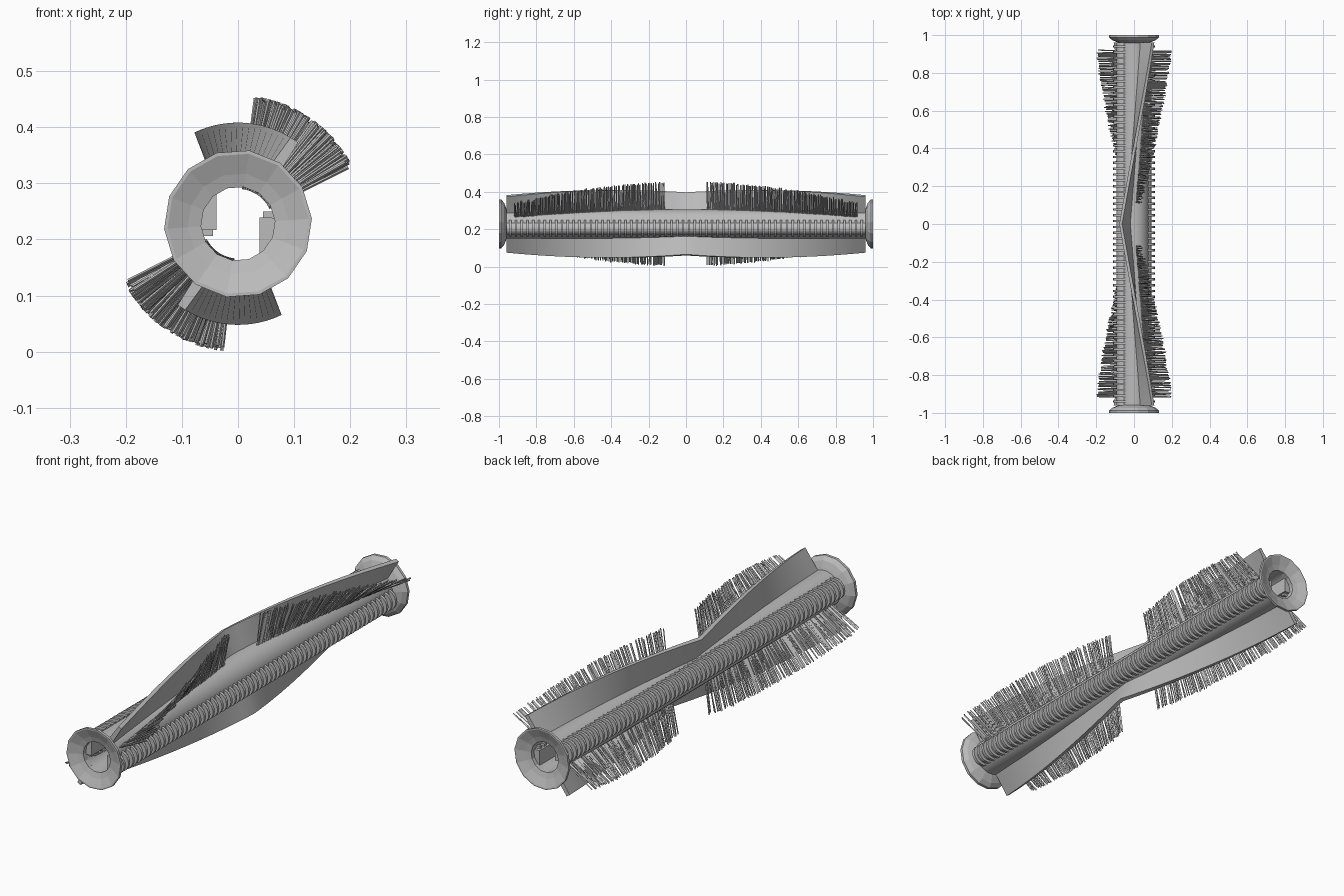
import bpy, bmesh, math, random
from mathutils import Matrix, Vector

random.seed(4)
AXIS_Z = 0.228
HALF = 0.96

if "Cube" in bpy.data.objects:
    bpy.data.objects.remove(bpy.data.objects["Cube"], do_unlink=True)


def material(name, value):
    m = bpy.data.materials.new(name)
    m.use_nodes = True
    m.diffuse_color = (value, value, value, 1)
    m.node_tree.nodes["Principled BSDF"].inputs["Base Color"].default_value = (value, value, value, 1)
    return m


grey = material("plain grey", 0.5)


def finish(bm, name, smooth=None):
    """Turn a bmesh built around the roller axis into an object."""
    bmesh.ops.recalc_face_normals(bm, faces=bm.faces)
    mesh = bpy.data.meshes.new(name)
    bm.to_mesh(mesh)
    bm.free()
    mesh.materials.append(grey)
    ob = bpy.data.objects.new(name, mesh)
    ob.location.z = AXIS_Z
    bpy.context.collection.objects.link(ob)
    if smooth:
        bpy.ops.object.select_all(action="DESELECT")
        ob.select_set(True)
        bpy.context.view_layer.objects.active = ob
        bpy.ops.object.shade_smooth_by_angle(angle=math.radians(smooth))
    return ob


def polar(r, angle, y):
    return Vector((r * math.cos(angle), y, r * math.sin(angle)))


def loft(bm, rings, capped=True):
    """Skin closed rings of points, with optional end caps."""
    loops = [[bm.verts.new(p) for p in ring] for ring in rings]
    n = len(loops[0])
    for a, b in zip(loops, loops[1:]):
        for i in range(n):
            j = (i + 1) % n
            bm.faces.new((a[i], a[j], b[j], b[i]))
    if capped:
        bm.faces.new(loops[0])
        bm.faces.new(loops[-1])


def lathe(name, profile, sides, turn=0, smooth=None):
    """Revolve a closed (radius, y) profile about the roller axis."""
    bm = bmesh.new()
    rings = []
    for i in range(sides + 1):
        a = turn + math.tau * i / sides
        rings.append([polar(r, a, y) for r, y in profile])
    loft(bm, rings, capped=False)
    bmesh.ops.remove_doubles(bm, verts=bm.verts, dist=1e-5)
    return finish(bm, name, smooth)


# Hollow core tube
lathe("core_tube", [(0.066, -HALF), (0.078, -HALF), (0.078, HALF), (0.066, HALF)], 28, 0, 40)

# Dished end flanges
for label, s in (("front", -1), ("back", 1)):
    rim = [(0.066, 0.955), (0.09, 0.963), (0.115, 0.973), (0.132, 0.988),
           (0.132, 1.0), (0.126, 1.0), (0.09, 0.985), (0.066, 0.978)]
    lathe(label + "_flange", [(r, s * y) for r, y in rim], 14, math.radians(4))


# Chevron fins, bent at the middle of the roller
def fin_angle(y):
    return math.radians(113 - 57 * abs(y) / HALF)


def fin_section(y, turn):
    a = fin_angle(y) + turn
    out = polar(1, a, 0)
    side = polar(1, a + math.pi / 2, 0)
    corners = ((0.07, 0.012), (0.18, 0.008), (0.18, -0.008), (0.07, -0.012))
    return [out * r + side * w + Vector((0, y, 0)) for r, w in corners]


for label, turn in (("upper", 0), ("lower", math.pi)):
    bm = bmesh.new()
    steps = 32
    loft(bm, [fin_section(HALF * (2 * i / steps - 1), turn) for i in range(steps + 1)])
    finish(bm, label + "_fin", 20)


# Side bars with a row of rounded ribs
def half_disc(cx, cz, r, y, s, sides=10):
    pts = [Vector((s * (cx - 0.02), y, s * (cz - r)))]
    for i in range(sides + 1):
        a = math.pi * (i / sides - 0.5)
        pts.append(Vector((s * (cx + r * math.cos(a)), y, s * (cz + r * math.sin(a)))))
    pts.append(Vector((s * (cx - 0.02), y, s * (cz + r))))
    return pts


for label, s in (("left", 1), ("right", -1)):
    bm = bmesh.new()
    loft(bm, [half_disc(0.058, -0.023, 0.034, y, s) for y in (-HALF, HALF)])
    finish(bm, label + "_side_bar", 40)
    bm = bmesh.new()
    count = 62
    for i in range(count):
        y = (i - (count - 1) / 2) * 1.88 / (count - 1)
        loft(bm, [half_disc(0.065, -0.023, 0.045, y + d, s) for d in (-0.006, 0.006)])
    finish(bm, label + "_side_ribs")


# Bristle rows that follow the fins
def bristle(bm, angle, y, tip):
    base = polar(0.062, angle, y)
    end = polar(tip, angle + random.uniform(-0.03, 0.03), y + random.uniform(-0.006, 0.006))
    length = (end - base).length
    rot = (end - base).to_track_quat("Z", "Y").to_matrix().to_4x4()
    bmesh.ops.create_cone(bm, cap_ends=True, segments=4, radius1=0.003, radius2=0.003, depth=length,
                          matrix=Matrix.Translation((base + end) / 2) @ rot)


for label, turn in (("upper", 0), ("lower", math.pi)):
    for place, s in (("front", -1), ("back", 1)):
        bm = bmesh.new()
        count = 140
        for i in range(count):
            t = i / (count - 1)
            angle = math.radians(81 - 52 * t + random.uniform(-1.5, 1.5)) + turn
            bristle(bm, angle, s * (0.115 + 0.80 * t), random.uniform(0.219, 0.229))
        finish(bm, label + "_" + place + "_bristles")
